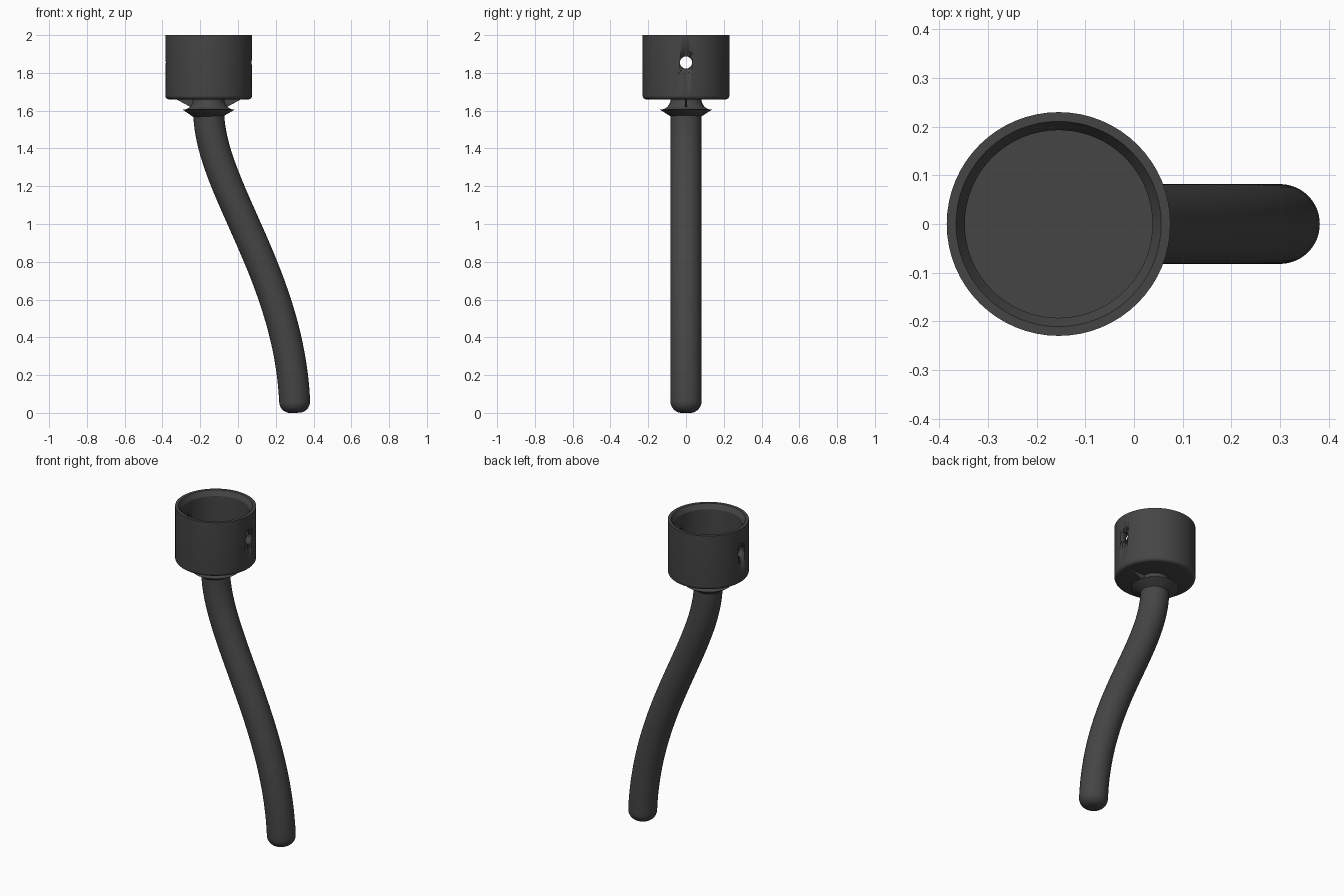
import bpy, bmesh, math
from mathutils import Vector

if "Cube" in bpy.data.objects:
    bpy.data.objects.remove(bpy.data.objects["Cube"])

CX = -0.155          # cup axis
SEG = 64

dark = bpy.data.materials.new("charcoal")
dark.diffuse_color = (0.06, 0.06, 0.06, 1)
dark.use_nodes = True
dark.node_tree.nodes["Principled BSDF"].inputs["Base Color"].default_value = dark.diffuse_color


def finish(name, bm, angle=35):
    bmesh.ops.recalc_face_normals(bm, faces=bm.faces)
    me = bpy.data.meshes.new(name)
    bm.to_mesh(me)
    bm.free()
    ob = bpy.data.objects.new(name, me)
    bpy.context.collection.objects.link(ob)
    me.materials.append(dark)
    bpy.ops.object.select_all(action='DESELECT')
    ob.select_set(True)
    bpy.context.view_layer.objects.active = ob
    bpy.ops.object.shade_smooth_by_angle(angle=math.radians(angle))
    return ob


def skin(rings):
    """Join circles given as (centre, tangent, radius) and cap both ends."""
    bm = bmesh.new()
    loops = []
    for c, t, r in rings:
        side = Vector((0, 1, 0))
        across = side.cross(t).normalized()
        loops.append([bm.verts.new(c + r * (math.cos(a) * across + math.sin(a) * side))
                      for a in (2 * math.pi * i / SEG for i in range(SEG))])
    for a, b in zip(loops, loops[1:]):
        for i in range(SEG):
            j = (i + 1) % SEG
            bm.faces.new((a[i], a[j], b[j], b[i]))
    bm.faces.new(loops[0])
    bm.faces.new(loops[-1])
    return bm


UP = Vector((0, 0, 1))

# Cup: outside up to the rim, chamfer, then down the inside to the floor
base = [(0.21 + 0.02 * math.sin(a), 1.68 - 0.02 * math.cos(a))
        for a in (math.pi / 2 * i / 6 for i in range(7))]
profile = base + [(0.23, 2.0), (0.211, 2.0), (0.193, 1.97), (0.193, 1.70)]
cup = finish("cup", skin([(Vector((CX, 0, z)), UP, r) for r, z in profile]), 30)

# Cross hole through both side walls
drill = finish("hole_cutter", skin([(Vector((CX + x, 0, 1.855)), Vector((1, 0, 0)), 0.032)
                                    for x in (-0.3, 0.3)]))
drill.hide_render = True
cut = cup.modifiers.new("cross_hole", 'BOOLEAN')
cut.object = drill
cut.operation = 'DIFFERENCE'
cut.solver = 'EXACT'
bpy.context.view_layer.objects.active = cup
bpy.ops.object.modifier_apply(modifier=cut.name)
bpy.data.objects.remove(drill)

# Stem: flared top, S-curved shaft, rounded foot
R = 0.082
F = 0.055            # flare radius under the cup
rings = [(Vector((CX, 0, 1.67)), UP, R + F)]
for i in range(9):
    a = math.pi / 2 * i / 8
    rings.append((Vector((CX, 0, 1.66 - F * math.sin(a))), UP, R + F * (1 - math.cos(a))))

E = 0.06             # foot rounding
p = [Vector(v) for v in ((CX, 0, 1.60), (CX, 0, 1.2), (0.268, 0, 0.75), (0.30, 0, E))]
N = 40
for i in range(1, N + 1):
    t = i / N
    s = 1 - t
    c = s**3 * p[0] + 3 * s * s * t * p[1] + 3 * s * t * t * p[2] + t**3 * p[3]
    d = s * s * (p[1] - p[0]) + 2 * s * t * (p[2] - p[1]) + t * t * (p[3] - p[2])
    rings.append((c, -d.normalized(), R))
end, tan = rings[-1][0], rings[-1][1]
for i in range(1, 9):
    a = math.pi / 2 * i / 8
    rings.append((end - tan * E * math.sin(a), tan, R - E * (1 - math.cos(a))))
finish("stem", skin(rings))

# Thin gusset ribs between stem and cup underside
for side, name in ((-1, "left_rib"), (1, "right_rib")):
    bm = bmesh.new()
    pts = ((0.06, 1.61), (0.08, 1.61), (0.18, 1.665), (0.06, 1.665))
    face = bm.faces.new([bm.verts.new((CX + side * x, -0.006, z)) for x, z in pts])
    ext = bmesh.ops.extrude_face_region(bm, geom=[face])
    bmesh.ops.translate(bm, vec=(0, 0.012, 0),
                        verts=[v for v in ext["geom"] if isinstance(v, bmesh.types.BMVert)])
    finish(name, bm)
